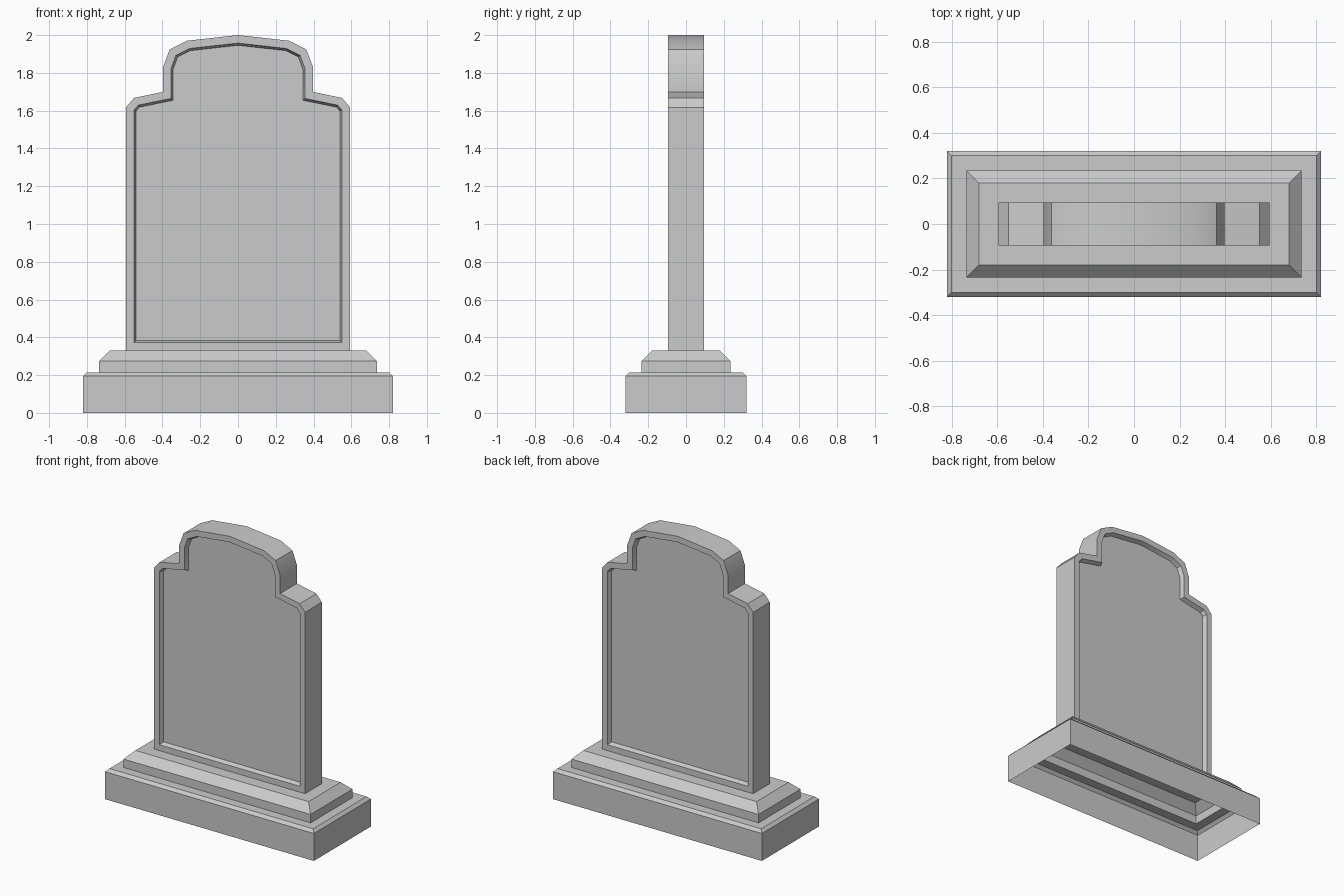
import bpy, bmesh, math

if "Cube" in bpy.data.objects:
    bpy.data.objects.remove(bpy.data.objects["Cube"])


def finish(bm, name):
    bmesh.ops.recalc_face_normals(bm, faces=bm.faces[:])
    mesh = bpy.data.meshes.new(name)
    bm.to_mesh(mesh)
    bm.free()
    obj = bpy.data.objects.new(name, mesh)
    bpy.context.collection.objects.link(obj)
    bpy.ops.object.select_all(action='DESELECT')
    obj.select_set(True)
    bpy.context.view_layer.objects.active = obj
    bpy.ops.object.shade_smooth_by_angle(angle=math.radians(30))
    return obj


HALF_W, HALF_D, FOOT = 0.593, 0.094, 0.33

# Stepped plinth: hollow shell, open underneath, (half width, half depth, z) rings
rings = [(0.82, 0.32, 0), (0.82, 0.32, 0.195), (0.80, 0.30, 0.215),
         (0.735, 0.235, 0.215), (0.735, 0.235, 0.275),
         (0.68, 0.18, FOOT), (HALF_W, HALF_D, FOOT)]
bm = bmesh.new()
loops = [[bm.verts.new((sx * w, sy * d, z))
          for sx, sy in ((-1, -1), (1, -1), (1, 1), (-1, 1))]
         for w, d, z in rings]
for low, high in zip(loops, loops[1:]):
    for i in range(4):
        j = (i + 1) % 4
        bm.faces.new((low[i], low[j], high[j], high[i]))
finish(bm, "plinth")

# Tablet: shouldered outline, mirrored about the centre line
side = [(HALF_W, FOOT), (HALF_W, 1.618), (0.55, 1.668), (0.397, 1.699),
        (0.397, 1.83), (0.362, 1.924), (0.27, 1.97)]
outline = side + [(0, 2.0)] + [(-x, z) for x, z in reversed(side)]
bm = bmesh.new()
front, back = [[bm.verts.new((x, y, z)) for x, z in outline]
               for y in (-HALF_D, HALF_D)]
panels = [bm.faces.new(front), bm.faces.new(back[::-1])]
for i in range(len(outline) - 1):
    bm.faces.new((front[i + 1], front[i], back[i], back[i + 1]))
bmesh.ops.recalc_face_normals(bm, faces=bm.faces[:])

# Raised rim and recessed panel on both faces
for thickness, depth in ((0.042, 0), (0.012, -0.03)):
    bmesh.ops.inset_region(bm, faces=panels, thickness=thickness, depth=depth,
                           use_boundary=True, use_even_offset=True)
finish(bm, "tablet")
